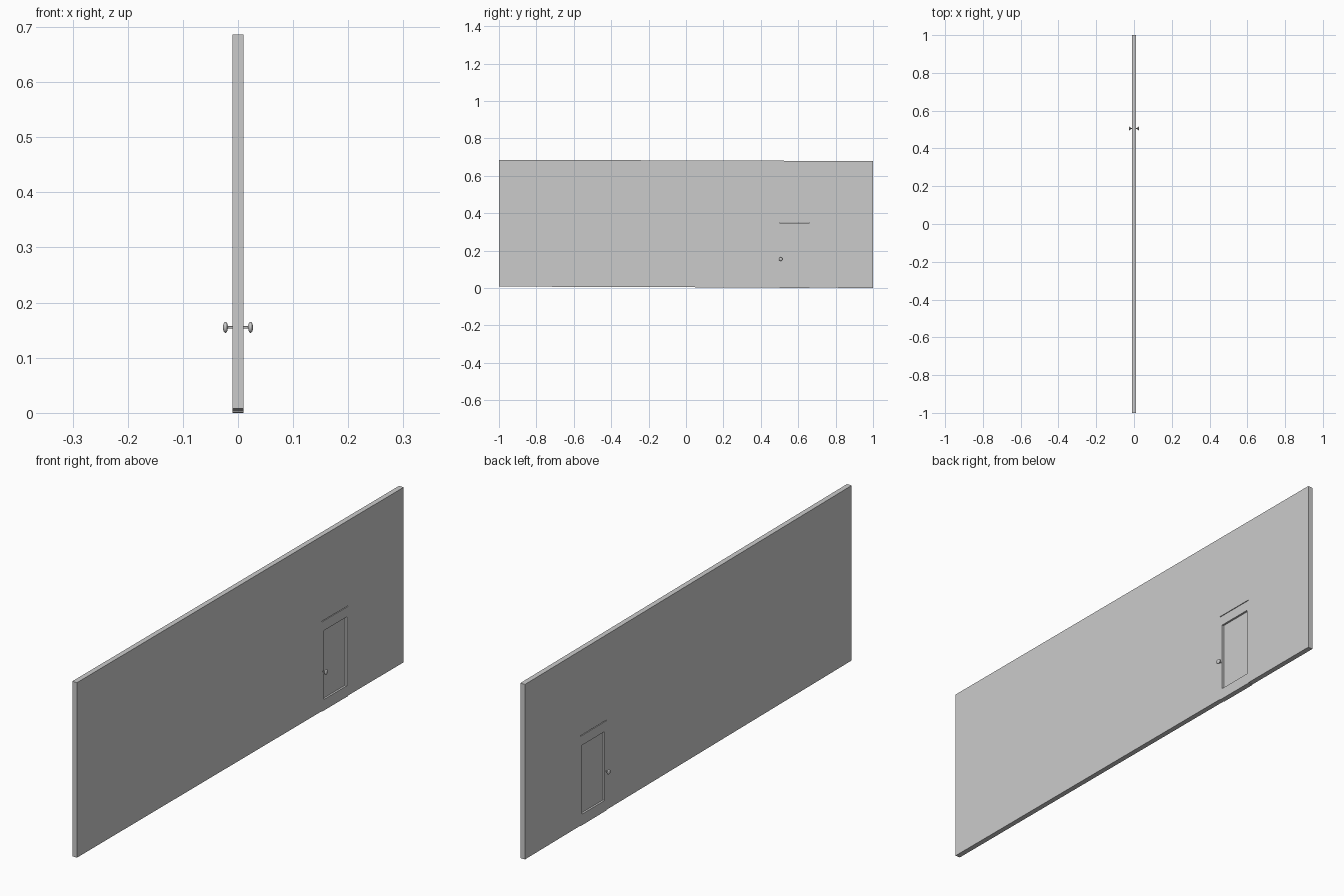
import bpy, bmesh, math
from mathutils import Matrix

if "Cube" in bpy.data.objects:
    bpy.data.objects.remove(bpy.data.objects["Cube"])

mat = bpy.data.materials.new("light grey")
mat.diffuse_color = (0.6, 0.6, 0.6, 1)
mat.use_nodes = True
mat.node_tree.nodes["Principled BSDF"].inputs["Base Color"].default_value = mat.diffuse_color


def finish(bm, name):
    bmesh.ops.recalc_face_normals(bm, faces=bm.faces)
    me = bpy.data.meshes.new(name)
    bm.to_mesh(me)
    bm.free()
    me.materials.append(mat)
    ob = bpy.data.objects.new(name, me)
    bpy.context.collection.objects.link(ob)
    return ob


def slab(points, half):
    """Extrude a (y, z) outline through x = -half..half."""
    bm = bmesh.new()
    face = bm.faces.new([bm.verts.new((-half, y, z)) for y, z in points])
    new = bmesh.ops.extrude_face_region(bm, geom=[face])["geom"]
    for v in new:
        if isinstance(v, bmesh.types.BMVert):
            v.co.x = half
    return bm


def drop(y):
    """The wall leans down very slightly toward +y."""
    return 0.0045 - 0.0035 * y


HALF = 0.01
Y0, Y1 = 0.50, 0.66

# Wall with a doorway notch, slightly taller than the door
outline = [(-1, 0), (Y0, 0), (Y0, 0.348), (Y1, 0.348), (Y1, 0), (1, 0), (1, 0.678), (-1, 0.678)]
finish(slab([(y, z + drop(y)) for y, z in outline], HALF), "wall")

# Door with a recessed panel on both sides
bm = slab([(Y0, 0.0005), (Y1, 0), (Y1, 0.3475), (Y0, 0.348)], HALF)
bmesh.ops.recalc_face_normals(bm, faces=bm.faces)
for f in [f for f in bm.faces if abs(f.normal.x) > 0.9]:
    bmesh.ops.inset_individual(bm, faces=[f], thickness=0.01)
    for v in f.verts:
        v.co.y = 0.512 if v.co.y < 0.58 else 0.652
        v.co.z = 0.043 if v.co.z < 0.17 else 0.31
    inner = bmesh.ops.extrude_discrete_faces(bm, faces=[f])["faces"][0]
    for v in inner.verts:
        v.co.x *= 0.25
finish(bm, "door")

# Door knobs: stem and flattened ball on each side
for side, label in ((1, "front"), (-1, "back")):
    bm = bmesh.new()
    bmesh.ops.create_cone(bm, segments=16, radius1=0.0022, radius2=0.0022, depth=0.014, cap_ends=True,
                          matrix=Matrix.Translation((side * 0.015, 0.506, 0.155))
                          @ Matrix.Rotation(math.pi / 2, 4, 'Y'))
    bmesh.ops.create_uvsphere(bm, u_segments=24, v_segments=12, radius=0.01,
                              matrix=Matrix.Translation((side * 0.0228, 0.506, 0.155))
                              @ Matrix.Diagonal((0.45, 1, 1, 1)))
    ob = finish(bm, label + "_knob")
    bpy.context.view_layer.objects.active = ob
    ob.select_set(True)
    bpy.ops.object.shade_smooth_by_angle(angle=math.radians(40))
    ob.select_set(False)
